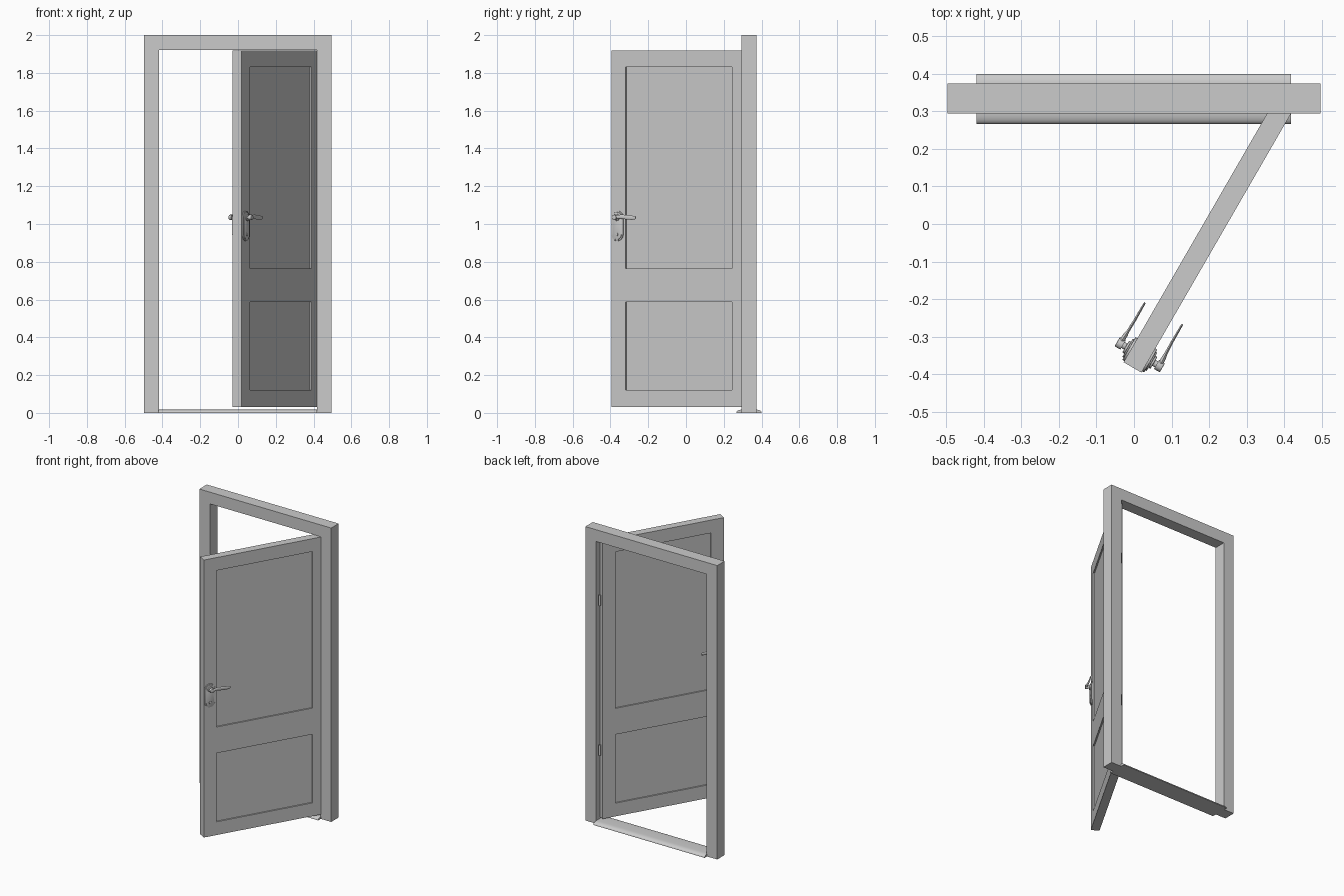
import bpy, bmesh, math
from mathutils import Vector

if "Cube" in bpy.data.objects:
    bpy.data.objects.remove(bpy.data.objects["Cube"])

W, T = 0.826, 0.055                 # leaf width and thickness
PIVOT, SWING = (0.409, 0.3335, 0), math.radians(60)


def finish(bm, name, smooth=False):
    bmesh.ops.recalc_face_normals(bm, faces=bm.faces)
    me = bpy.data.meshes.new(name)
    bm.to_mesh(me)
    bm.free()
    ob = bpy.data.objects.new(name, me)
    bpy.context.collection.objects.link(ob)
    if smooth:
        bpy.ops.object.select_all(action='DESELECT')
        ob.select_set(True)
        bpy.context.view_layer.objects.active = ob
        bpy.ops.object.shade_smooth_by_angle(angle=math.radians(35))
    return ob


def prism(name, pts, direction, smooth=False, bevel=0):
    """Extrude a closed outline along a direction, optionally rounding the far rim."""
    bm = bmesh.new()
    d = Vector(direction)
    a = [bm.verts.new(p) for p in pts]
    b = [bm.verts.new(Vector(p) + d) for p in pts]
    n = len(pts)
    bm.faces.new(a)
    far = bm.faces.new(b)
    for i in range(n):
        bm.faces.new((a[i], a[(i + 1) % n], b[(i + 1) % n], b[i]))
    if bevel:
        bmesh.ops.bevel(bm, geom=list(far.edges), offset=bevel, segments=2,
                        profile=0.5, affect='EDGES')
    return finish(bm, name, smooth)


def box(name, x0, x1, y0, y1, z0, z1):
    return prism(name, [(x0, y0, z0), (x1, y0, z0), (x1, y1, z0), (x0, y1, z0)],
                 (0, 0, z1 - z0))


def on_leaf(ob, both_sides=True):
    """Swing a part with the door; mirror it to the other face of the leaf."""
    ob.location, ob.rotation_euler = PIVOT, (0, 0, SWING)
    if both_sides:
        m = ob.modifiers.new("both_faces", 'MIRROR')
        m.use_axis = (False, True, False)
    return ob


def stadium(cx, z0, z1, r, y, n=12):
    """Upright rounded slot outline; z0 == z1 gives a circle."""
    top = [(cx + r * math.cos(math.pi * i / n), y, z1 + r * math.sin(math.pi * i / n))
           for i in range(n + (z0 != z1))]
    low = [(2 * cx - x, y, z0 + z1 - z) for x, y, z in top]
    return top + low


# Frame
box("left_jamb", -0.497, -0.418, 0.294, 0.374, 0, 1.92)
box("right_jamb", 0.417, 0.496, 0.294, 0.374, 0, 1.92)
box("frame_head", -0.497, 0.496, 0.294, 0.374, 1.92, 2.0)

# Threshold with rounded shoulders
shoulder = [(0.0665 - 0.035 + 0.035 * math.cos(t), 0.003 + 0.015 * math.sin(t))
            for t in [math.pi / 2 * i / 6 for i in range(7)]]
half = [(0.0665, 0)] + shoulder
prof = [(-0.42, 0.333 + y, z) for y, z in half] + \
       [(-0.42, 0.333 - y, z) for y, z in reversed(half)]
prism("threshold", prof, (0.838, 0, 0), True)

# Door leaf: one face with sunken panels, mirrored through the thickness
xs = [-W, -W + 0.087, -0.087, 0]
zs = [0.03, 0.12, 0.587, 0.765, 1.83, 1.918]
bm = bmesh.new()
g = [[bm.verts.new((x, -T / 2, z)) for z in zs] for x in xs]
panels = []
for i in range(3):
    for k in range(5):
        f = bm.faces.new((g[i][k], g[i + 1][k], g[i + 1][k + 1], g[i][k + 1]))
        if i == 1 and k in (1, 3):
            panels.append(f)
rim = [e for e in bm.edges if e.is_boundary]
ext = bmesh.ops.extrude_edge_only(bm, edges=rim)["geom"]
bmesh.ops.translate(bm, vec=(0, T / 2, 0),
                    verts=[v for v in ext if isinstance(v, bmesh.types.BMVert)])
for f in bmesh.ops.extrude_discrete_faces(bm, faces=panels)["faces"]:
    bmesh.ops.translate(bm, vec=(0, 0.009, 0), verts=f.verts)
on_leaf(finish(bm, "door_leaf"))

# Handle set: plates, rose, neck, knob and key cylinder
hx, hz, face = -W + 0.039, 1.035, -T / 2
for name, r, z0, z1, n0, n1, bev in [
        ("back_plate", 0.035, 0.945, 1.035, 0, 0.006, 0.002),
        ("cover_plate", 0.028, 0.945, 1.035, 0.006, 0.010, 0.002),
        ("handle_rose", 0.018, hz, hz, 0.010, 0.016, 0.002),
        ("handle_neck", 0.009, hz, hz, 0.016, 0.026, 0),
        ("handle_knob", 0.014, hz, hz, 0.024, 0.042, 0.003),
        ("key_cylinder", 0.008, 0.945, 0.945, 0.010, 0.013, 0.001)]:
    on_leaf(prism(name, stadium(hx, z0, z1, r, face - n0), (0, n0 - n1, 0), True, bev))

# Lever: flattened oval sections lofted along a gentle bend
bm = bmesh.new()
rings = []
for s, n, z, ry, rz in [(0, 0.033, 1.036, 0.007, 0.010), (0.025, 0.032, 1.038, 0.006, 0.010),
                        (0.04, 0.031, 1.039, 0.004, 0.011), (0.07, 0.030, 1.036, 0.0035, 0.012),
                        (0.105, 0.030, 1.033, 0.003, 0.011), (0.127, 0.030, 1.034, 0.0025, 0.008)]:
    rings.append([bm.verts.new((hx + s, face - n + ry * math.cos(a), z + rz * math.sin(a)))
                  for a in [math.tau * i / 12 for i in range(12)]])
for p, q in zip(rings, rings[1:]):
    for i in range(12):
        bm.faces.new((p[i], p[(i + 1) % 12], q[(i + 1) % 12], q[i]))
bm.faces.new(rings[0])
bm.faces.new(rings[-1])
on_leaf(finish(bm, "lever", True))

# Hinge barrels between leaf and jamb
for i, z in enumerate((0.46, 1.48)):
    c = [(0.404 + 0.008 * math.cos(a), 0.352 + 0.008 * math.sin(a), z)
         for a in [math.tau * j / 12 for j in range(12)]]
    prism("hinge_%d" % (i + 1), c, (0, 0, 0.07), True)
